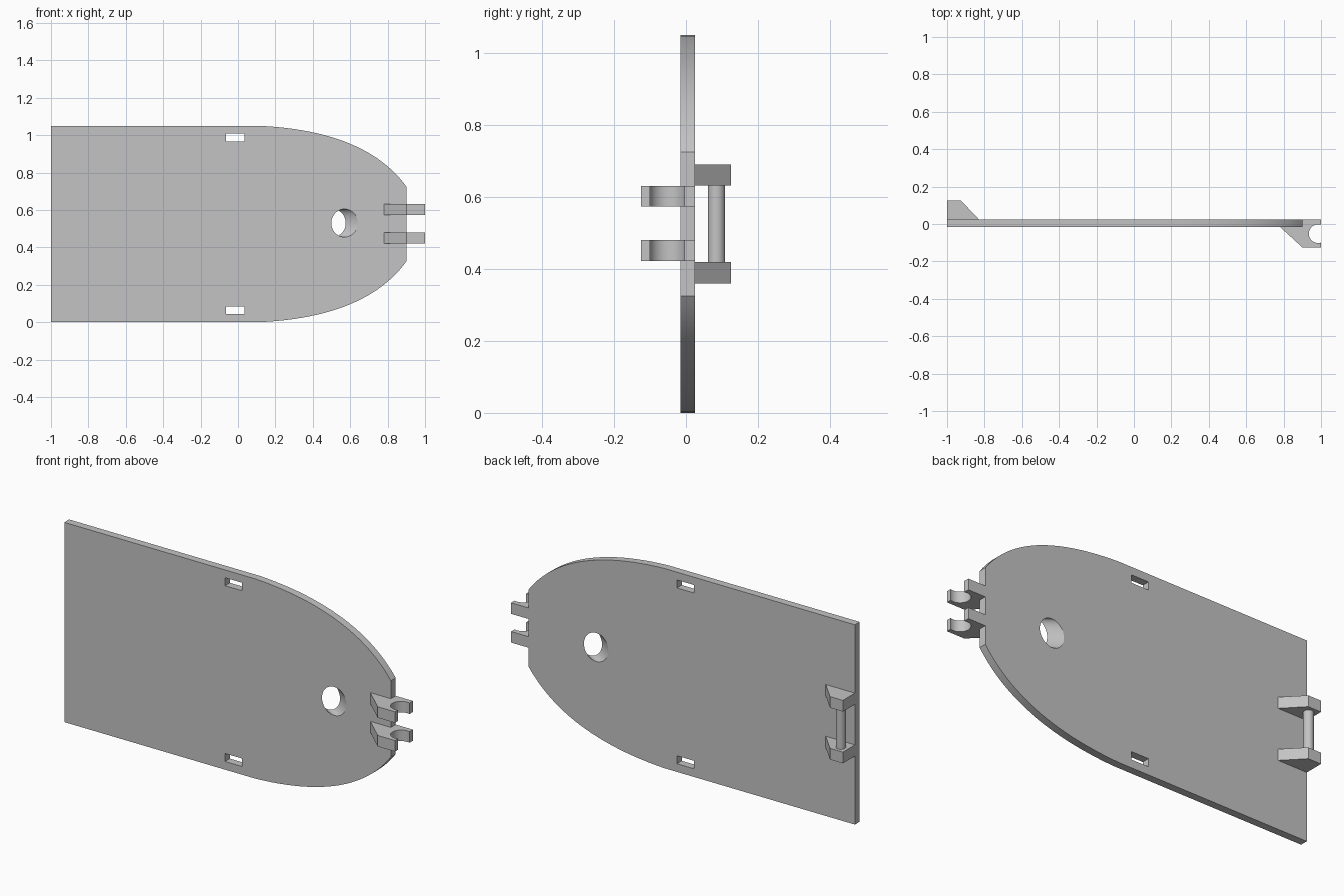
import bpy, bmesh, math
from mathutils import Vector

if "Cube" in bpy.data.objects:
    bpy.data.objects.remove(bpy.data.objects["Cube"], do_unlink=True)

grey = bpy.data.materials.new("plain grey")
grey.use_nodes = True
grey.diffuse_color = (0.55, 0.55, 0.55, 1)
grey.node_tree.nodes["Principled BSDF"].inputs["Base Color"].default_value = (0.55, 0.55, 0.55, 1)

FRONT, BACK, HEIGHT = -0.015, 0.025, 1.05
MID = HEIGHT / 2


def prism(name, profile, axis, lo, hi, shear=0):
    """Sweep a 2D profile along y (profile is x, z) or z (profile is x, y)."""
    bm = bmesh.new()

    def ring(level, shift):
        if axis == "y":
            return [bm.verts.new((a + shift, level, b)) for a, b in profile]
        return [bm.verts.new((a + shift, b, level)) for a, b in profile]

    start, end = ring(lo, 0), ring(hi, shear)
    bm.faces.new(start)
    bm.faces.new(end[::-1])
    n = len(profile)
    for i in range(n):
        j = (i + 1) % n
        bm.faces.new((start[j], start[i], end[i], end[j]))
    bmesh.ops.recalc_face_normals(bm, faces=bm.faces)
    mesh = bpy.data.meshes.new(name)
    bm.to_mesh(mesh)
    bm.free()
    mesh.materials.append(grey)
    obj = bpy.data.objects.new(name, mesh)
    bpy.context.collection.objects.link(obj)
    return obj


def select_only(obj):
    bpy.ops.object.select_all(action="DESELECT")
    obj.select_set(True)
    bpy.context.view_layer.objects.active = obj


def smooth(obj):
    select_only(obj)
    bpy.ops.object.shade_smooth_by_angle(angle=math.radians(30))


def arc(cx, cy, rx, ry, a0, a1, steps):
    angles = [a0 + (a1 - a0) * i / steps for i in range(steps + 1)]
    return [(cx + rx * math.cos(a), cy + ry * math.sin(a)) for a in angles]


def cut(target, cutter):
    mod = target.modifiers.new("cut", "BOOLEAN")
    mod.operation, mod.solver, mod.object = "DIFFERENCE", "EXACT", cutter
    select_only(target)
    bpy.ops.object.modifier_apply(modifier=mod.name)
    bpy.data.objects.remove(cutter, do_unlink=True)


# Flat plate with a rounded, blunt nose
ctrl = [Vector(p) for p in ((0.11, HEIGHT), (0.5, 1.033), (0.76, 0.92), (0.9, 0.725))]
upper = []
for i in range(25):
    t = i / 24
    p = sum((ctrl[k] * math.comb(3, k) * t**k * (1 - t)**(3 - k) for k in range(4)), Vector((0, 0)))
    upper.append((p.x, p.y))
lower = [(x, HEIGHT - z) for x, z in reversed(upper)]
plate = prism("plate", [(-1, 0), (-1, HEIGHT)] + upper + lower, "y", FRONT, BACK)

# Two strap slots
for z in (0.043, HEIGHT - 0.083):
    slot = [(-0.065, z), (0.035, z), (0.035, z + 0.042), (-0.065, z + 0.042)]
    cut(plate, prism("slot_cutter", slot, "y", -0.1, 0.1))

# Slanted round hole, drifting towards -x as it goes back
slope = -0.065 / (BACK - FRONT)
circle = arc(0.57 + slope * -0.02, MID + 0.005, 0.071, 0.075, 0, 2 * math.pi, 48)[:-1]
cut(plate, prism("hole_cutter", circle, "y", FRONT - 0.02, BACK + 0.02, slope * 0.08))
smooth(plate)

# Open clip hooks on the nose
notch = arc(0.985, -0.052, 0.05, 0.05, math.radians(-72), math.radians(-288), 24)
hook = [(0.78, FRONT), (0.9, -0.125), (1, -0.125)] + notch
hook += [(1, BACK), (0.9, BACK), (0.9, FRONT + 0.005), (0.78, FRONT + 0.005)]
for name, z in (("lower_hook", 0.422), ("upper_hook", 0.573)):
    smooth(prism(name, hook, "z", z, z + 0.058))

# Brackets and pin on the straight end
bracket = [(-1, BACK), (-1, 0.125), (-0.925, 0.125), (-0.83, BACK)]
for name, z in (("lower_bracket", 0.36), ("upper_bracket", 0.632)):
    prism(name, bracket, "z", z, z + 0.059)
pin = arc(-0.96, 0.085, 0.024, 0.024, 0, 2 * math.pi, 32)[:-1]
smooth(prism("hinge_pin", pin, "z", 0.41, 0.64))
